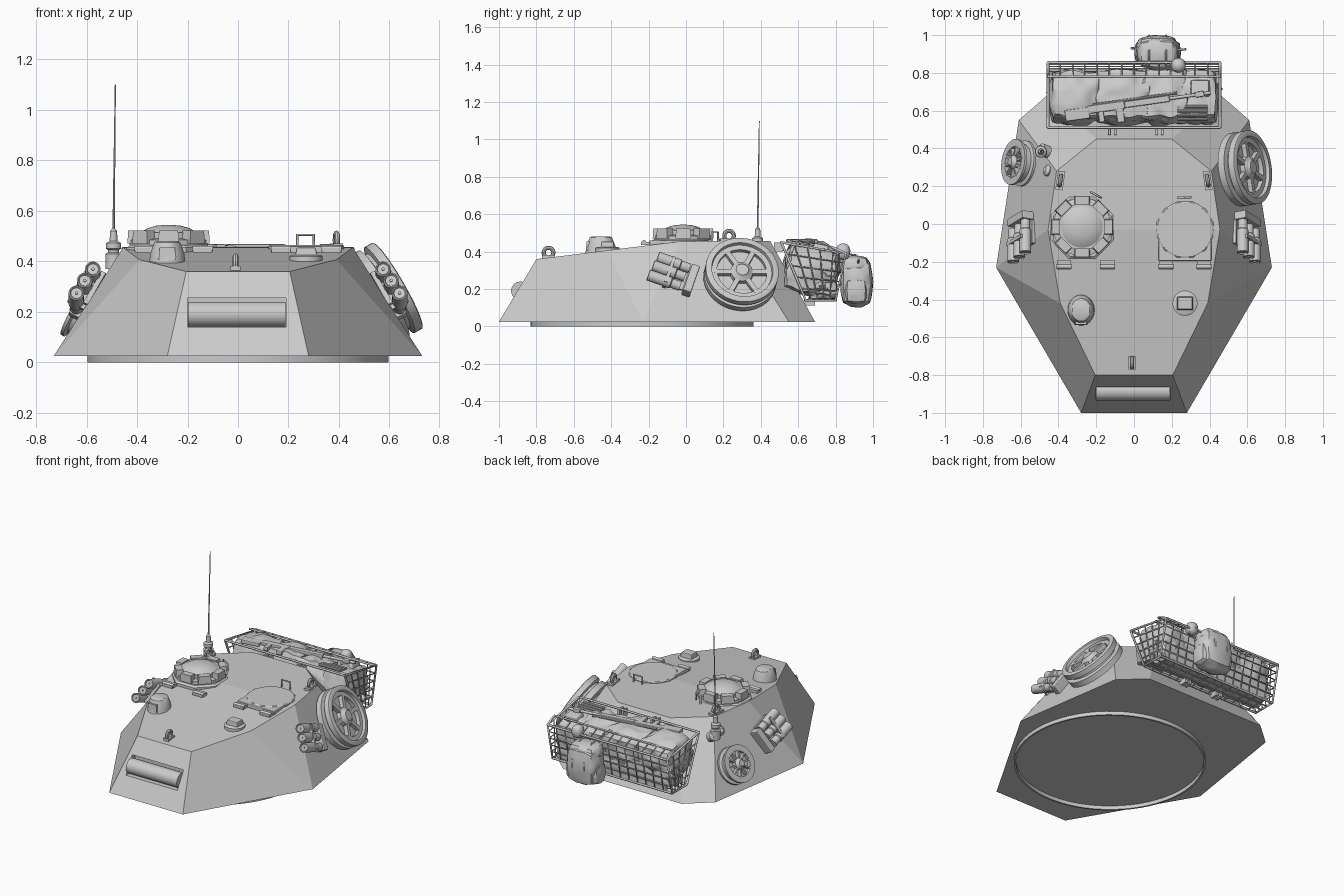
import bpy, bmesh, math, random
from mathutils import Vector, Matrix, noise

if "Cube" in bpy.data.objects:
    bpy.data.objects.remove(bpy.data.objects["Cube"])

random.seed(4)
V = Vector
AX = Matrix.Rotation(math.pi / 2, 3, 'Y')          # local z -> world x


def finish(name, bm, loc=(0, 0, 0), rot=None, smooth=False, bevel=0):
    bmesh.ops.recalc_face_normals(bm, faces=bm.faces)
    me = bpy.data.meshes.new(name)
    m = (rot or Matrix.Identity(3)).to_4x4()
    m.translation = V(loc)
    bm.transform(m)
    bm.to_mesh(me)
    bm.free()
    ob = bpy.data.objects.new(name, me)
    bpy.context.collection.objects.link(ob)
    if smooth:
        for p in me.polygons:
            p.use_smooth = True
        me.set_sharp_from_angle(angle=math.radians(35))
    if bevel:
        b = ob.modifiers.new("bevel", 'BEVEL')
        b.width, b.segments = bevel, 2
    return ob


def box(name, loc, size, rot=None, taper=1, bevel=0):
    bm = bmesh.new()
    bmesh.ops.create_cube(bm, size=1)
    for v in bm.verts:
        k = taper if v.co.z > 0 else 1
        v.co = V((v.co.x * size[0] * k, v.co.y * size[1] * k, v.co.z * size[2]))
    return finish(name, bm, loc, rot, bevel=bevel)


def lathe(name, prof, loc, rot=None, n=32, closed=False, sy=1):
    """Revolve (radius, z) points about local z."""
    bm = bmesh.new()
    rings = [[bm.verts.new((r * math.cos(a), sy * r * math.sin(a), z))
              for a in [2 * math.pi * (i + .5) / n for i in range(n)]] for r, z in prof]
    pairs = list(zip(rings, rings[1:])) + ([(rings[-1], rings[0])] if closed else [])
    for a, b in pairs:
        for i in range(n):
            j = (i + 1) % n
            bm.faces.new((a[i], a[j], b[j], b[i]))
    if not closed:
        bm.faces.new(rings[0])
        bm.faces.new(rings[-1])
    return finish(name, bm, loc, rot, smooth=n > 10)


def rods(name, lines, r, res=1):
    cu = bpy.data.curves.new(name, 'CURVE')
    cu.dimensions, cu.bevel_depth, cu.bevel_resolution, cu.use_fill_caps = '3D', r, res, True
    for pts in lines:
        sp = cu.splines.new('POLY')
        sp.points.add(len(pts) - 1)
        for p, q in zip(sp.points, pts):
            p.co = (*q, 1)
    ob = bpy.data.objects.new(name, cu)
    bpy.context.collection.objects.link(ob)
    return ob


def bag(name, loc, size, rot=None, rough=.12, roundness=.6):
    """Soft, lumpy cloth shape."""
    bm = bmesh.new()
    bmesh.ops.create_cube(bm, size=2)
    bmesh.ops.subdivide_edges(bm, edges=bm.edges[:], cuts=9, use_grid_fill=True)
    off = V((random.random() * 20, 0, 0))
    for v in bm.verts:
        p = v.co.lerp(v.co.normalized() * 1.12, roundness)
        p *= 1 + rough * noise.noise(p * 2.2 + off)
        v.co = V((p.x * size[0], p.y * size[1], p.z * size[2])) / 2
    return finish(name, bm, loc, rot, smooth=True)


# ---- faceted turret shell
bot = [(.28, -1), (.73, -.23), (.61, .55), (.45, .69)]
top = [(.205, -.8, .36), (.39, -.42, .407), (.455, -.03, .455), (.41, .28, .458), (.2, .45, .458)]
bm = bmesh.new()
B = {s: [bm.verts.new((s * x, y, .025)) for x, y in bot] for s in (1, -1)}
T = {s: [bm.verts.new((s * x, y, z)) for x, y, z in top] for s in (1, -1)}
for s in (1, -1):
    b, t = B[s], T[s]
    for f in ((b[0], b[1], t[1], t[0]), (b[1], t[2], t[1]), (b[1], b[2], t[3], t[2]), (b[2], b[3], t[4], t[3])):
        bm.faces.new(f)
b, c, t, u = B[1], B[-1], T[1], T[-1]
for f in ((b[0], c[0], u[0], t[0]), (b[3], c[3], u[4], t[4]), t[:3] + u[2::-1], t[2:] + u[:1:-1], b + c[::-1]):
    bm.faces.new(f)
hull = finish("turret_shell", bm)
cutter = box("mantlet_cutter", (-.005, -.92, .1975), (.39, .17, .115))
cutter.hide_render = True
cutter.hide_viewport = True
mod = hull.modifiers.new("gun_slot", 'BOOLEAN')
mod.object, mod.operation, mod.solver = cutter, 'DIFFERENCE', 'EXACT'
lathe("mantlet_roller", [(.05, -.193), (.05, .193)], (-.005, -.885, .19), AX)
lathe("turret_ring", [(.597, 0), (.597, .03), (.585, .03), (.585, 0)], (0, -.235, 0), n=64, closed=True)

# ---- commander cupola and loader hatch
plate = [(.18, 0), (.18, .022), (.165, .032)]
lathe("cupola_plate", plate, (-.275, -.02, .432), n=8)
lathe("cupola_ring", [(.155, 0), (.155, .025), (.125, .03), (.125, .055)], (-.275, -.015, .46))
lathe("cupola_dome", [(.115, 0), (.11, .02), (.085, .036), (.05, .046), (.01, .05)], (-.275, -.015, .495))
for i in range(8):
    a = i * math.pi / 4
    box("cupola_periscope", (-.275 + .138 * math.cos(a), -.015 + .138 * math.sin(a), .497), (.05, .085, .052),
        Matrix.Rotation(a, 3, 'Z'), .88)
lathe("loader_hatch", [(.155, 0), (.155, .028), (.148, .033)], (.27, -.03, .432), n=12)
box("loader_hatch_front", (.27, -.135, .446), (.28, .12, .03), bevel=.005)
for x in (-.37, -.14, .17, .37):
    box("hinge_leaf", (x, -.215, .444), (.075, .05, .018))
    lathe("hinge_pin", [(.012, -.04), (.012, .04)], (x, -.225, .45), AX, 12)
rods("hatch_handles", [[(x0, y0, .45), (x0, y0, .505), (x1, y1, .505), (x1, y1, .45)]
     for x0, y0, x1, y1 in ((.235, .14, .3, .14), (-.23, .17, -.175, .14))], .006)

# ---- sights and lifting eyes
lathe("gunner_sight", [(.075, -.03), (.068, .04), (.052, .085), (.045, .09)], (-.28, -.455, .39), sy=1.15)
box("gunner_sight_window", (-.28, -.515, .43), (.07, .04, .05), taper=.85)
lathe("front_periscope_base", [(.066, -.01), (.066, .02), (.058, .025)], (.27, -.42, .4))
box("front_periscope", (.27, -.42, .432), (.09, .075, .045), taper=.85, bevel=.005)
for x, y, z, tw in ((-.01, -.735, .365, 0), (.39, .23, .455, .15), (-.39, .23, .455, -.15)):
    R = Matrix.Rotation(tw, 3, 'Z')
    box("lifting_eye_foot", (x, y, z + .006), (.038, .1 if tw else .07, .02), R)
    ring = [(.026 + .011 * math.cos(k * math.pi / 4), .011 * math.sin(k * math.pi / 4)) for k in range(8)]
    lathe("lifting_eye", ring, (x, y, z + .03), R @ AX, 20, True)

# ---- smoke launchers, three tubes a side
for s in (1, -1):
    d = V((0, -.944, .33))
    e = V((s * .06, -.05, -.1)).normalized()
    w = d.cross(e).normalized()
    e = w.cross(d)
    R = Matrix((w, e, d)).transposed()
    for x, y, z in ((.575, -.15, .37), (.607, -.175, .325), (.64, -.2, .275)):
        lathe("smoke_tube", [(.026, -.18), (.026, -.13), (.031, -.125), (.031, 0), (.026, .003), (.022, -.004), (.006, -.004), (.006, .002)],
              (s * x, y, z), d.to_track_quat('Z', 'Y').to_matrix(), 20)
    box("smoke_bracket", (s * .6, .025, .245), (.07, .17, .045), R, bevel=.006)
    box("smoke_back_plate", (s * .568, -.06, .275), (.02, .15, .13), R)
    box("smoke_strap", (s * .605, -.09, .29), (.075, .16, .018), R)

# ---- spare wheels lying on the side walls
def wheel(name, loc, n, r, spokes, prof):
    R = V(n).to_track_quat('Z', 'Y').to_matrix()
    lathe(name + "_rim", [(a * r, z) for a, z in prof], loc, R, 48, True)
    lathe(name + "_disc", [(.7 * r, -.01), (.7 * r, .005)], loc, R)
    lathe(name + "_hub", [(.32 * r, 0), (.3 * r, .03), (.2 * r, .042), (.17 * r, .05)], loc, R)
    for i in range(spokes):
        q = R @ Matrix.Rotation(2 * math.pi * i / spokes, 3, 'Z')
        box(name + "_spoke", V(loc) + q @ V((.5 * r, 0, .016)), (.5 * r, .8 * r / spokes, .03), q)


wheel("road_wheel", (.59, .295, .28), (.858, .132, .498), .197, 6,
      [(1, .046), (1, .012), (.86, .006), (.86, -.008), (1, -.014), (1, -.052), (.68, -.055), (.68, .03), (.82, .03), (.84, .05), (.97, .05)])
wheel("sprocket", (-.615, .325, .2), (-.858, .132, .498), .122, 10,
      [(1, .03), (1, .016), (.84, .01), (.84, -.02), (1, -.026), (1, -.04), (.68, -.04), (.68, .03)])
for c, r in (((-.48, .39, .385), .034), ((-.45, .28, .37), .03)):
    lathe("wall_fitting", [(r, -.03), (r, .015), (r * .6, .025), (r * .5, .03)], c, V((-.8, .3, .5)).to_track_quat('Z', 'Y').to_matrix(), 16)

# ---- aerial
lathe("aerial_base", [(.032, .37), (.032, .43), (.022, .435), (.022, .445), (.03, .45), (.03, .472), (.016, .48), (.014, .52), (.006, .53)],
      (-.493, .383, 0), n=20)
lathe("aerial_rod", [(.005, 0), (.0025, .58)], (-.493, .383, .52), Matrix.Rotation(math.radians(-.9), 3, 'X') @ Matrix.Rotation(math.radians(.7), 3, 'Y'), 8)

# ---- wire stowage basket
FT, RT, RB, FB = [V((0, *p)) for p in ((.51, .45), (.855, .39), (.8, .14), (.64, .14))]
W = .455
at = lambda p, x: p + V((x, 0, 0))
frame = [[at(p, -W), at(p, W)] for p in (FT, RT, RB, FB)]
frame += [[at(p, s * W) for p in (FT, RT, RB, FB, FT)] for s in (1, -1)]
up = V((0, -.075, .035))                                  # raised second rail at the rear
frame += [[at(RT, -W), at(RT + up, -W), at(RT + up, W), at(RT, W)]]
rods("basket_frame", frame, .0075)
wires = []
for i in range(15):
    x = -W + 2 * W * i / 14
    wires.append([at(p, x) for p in (RT + up, RT, RB, FB)])
for k in range(1, 5):
    f = k / 5
    r, g = RT.lerp(RB, f), FT.lerp(FB, f)
    wires += [[at(g, -W), at(r, -W), at(r, W), at(g, W)]]
    wires += [[at(FT.lerp(RT, f), s * W), at(FB.lerp(RB, f), s * W)] for s in (1, -1)]
wires += [[at(FB.lerp(RB, f), -W), at(FB.lerp(RB, f), W)] for f in (.33, .67)]
rods("basket_mesh", wires, .004)
for x in (-.13, -.1, .12, .15):
    box("basket_hook", (x, .495, .425), (.014, .05, .05), bevel=.003)
    box("basket_foot", (x, .66, .13), (.02, .06, .035))

# ---- stowed kit in the basket
tilt = Matrix.Rotation(math.radians(-12), 3, 'X')
bag("kit_bag_left", (-.31, .67, .325), (.27, .28, .25), tilt)
bag("kit_tarp", (-.06, .67, .32), (.3, .28, .25), tilt, .16, .45)
bag("kit_bag_right", (.16, .67, .32), (.26, .28, .24), tilt, .16, .5)
bag("kit_bag_end", (.34, .67, .3), (.2, .27, .25), tilt, .12, .4)
bag("kit_lower_roll", (0, .73, .22), (.86, .15, .15), None, .12, .15)
for i in range(4):
    lathe("kit_tool", [(.009, -.08), (.009, .08)], (.31, .555 + .022 * i, .45 - .004 * i), AX, 10)
box("kit_pouch", (.35, .72, .42), (.11, .09, .04), tilt, .85, .008)
bag("kit_flask", (.235, .84, .4), (.07, .07, .08), None, .02, .9)

# ---- rifle laid on the bags
gun = Matrix.Rotation(math.radians(8), 3, 'Z')
go = V((-.02, .635, .455))
for nm, x, y, sx, sy in (("stock", -.285, -.015, .13, .06), ("receiver", -.13, 0, .2, .042), ("handguard", .09, 0, .24, .034),
                         ("sight_block", .37, 0, .05, .03), ("grip", -.16, -.045, .03, .06), ("magazine", -.06, -.05, .04, .08)):
    box("rifle_" + nm, go + gun @ V((x, y, 0)), (sx, sy, .026), gun, bevel=.006)
lathe("rifle_barrel", [(.009, -.2), (.009, .43)], go, gun @ AX, 12)
lathe("rifle_gas_tube", [(.007, -.2), (.007, .25)], go + V((0, .024, 0)), gun @ AX, 10)

# ---- rucksack hung on the rear rail
bag("rucksack", (.125, .912, .235), (.215, .165, .25), None, .05, .65)
bag("rucksack_flap", (.125, .9, .325), (.2, .155, .1), None, .06, .7)
for s in (1, -1):
    bag("rucksack_pocket", (.125 + s * .085, .91, .19), (.07, .11, .13), None, .05, .6)
    x = .125 + s * .045
    rods("rucksack_strap", [[(x, .84, .39), (x, .91, .382), (x, .975, .33), (x, .998, .24), (x, .965, .13)]], .005)
    box("rucksack_buckle", (x, .99, .27), (.022, .012, .025))
rods("rucksack_ties", [[(.0, .93, .33), (-.015, .93, .35)], [(.22, .92, .34), (.275, .925, .36)], [(.06, .8, .4), (.19, .8, .4)]], .006)
